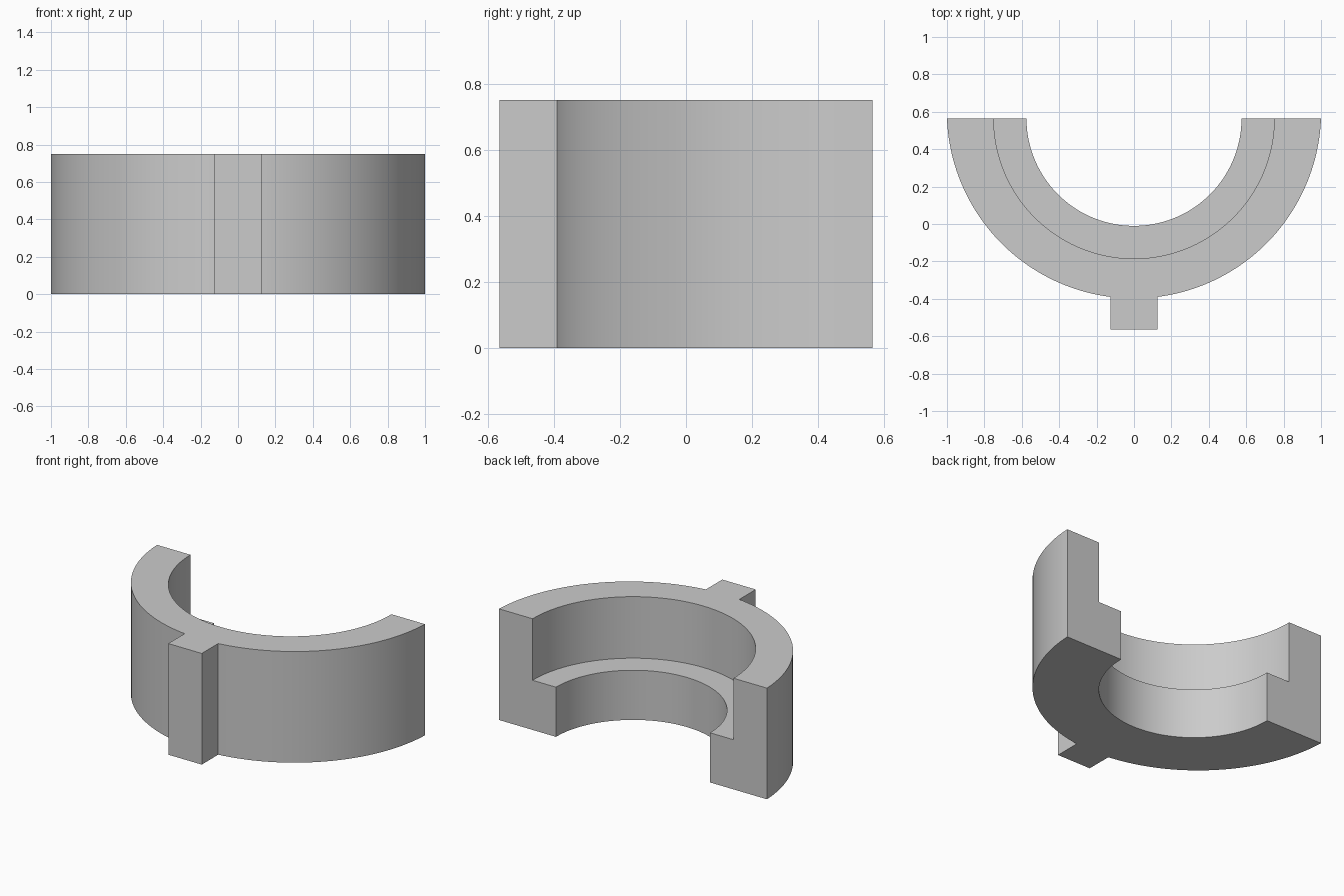
import bpy
import bmesh
from math import asin, cos, pi, sin

cube = bpy.data.objects.get("Cube")
if cube:
    bpy.data.objects.remove(cube, do_unlink=True)

HEIGHT, LEDGE = 0.75, 0.335
BACK, FRONT = 0.565, -0.565
BORE, RECESS, OUTER = 0.575, 0.75, 1.0007
OUTER_Y = 0.603          # the outer wall is struck from slightly behind the cut
TAB = 0.125              # half width of the key
STEPS = 96

grey = bpy.data.materials.new("plain grey")
grey.use_nodes = True
colour = (0.6, 0.6, 0.6, 1)
grey.diffuse_color = colour
grey.node_tree.nodes["Principled BSDF"].inputs["Base Color"].default_value = colour


def finish(bm, name):
    bmesh.ops.recalc_face_normals(bm, faces=bm.faces)
    mesh = bpy.data.meshes.new(name)
    bm.to_mesh(mesh)
    bm.free()
    mesh.materials.append(grey)
    obj = bpy.data.objects.new(name, mesh)
    bpy.context.collection.objects.link(obj)
    bpy.ops.object.select_all(action="DESELECT")
    obj.select_set(True)
    bpy.context.view_layer.objects.active = obj
    bpy.ops.object.shade_smooth_by_angle(angle=pi / 6)
    return obj


def arc(radius, centre_y, half_angle, t):
    a = half_angle * t
    return radius * sin(a), centre_y - radius * cos(a)


# Stepped half ring: an L-shaped section swept from one cut end to the other
bm = bmesh.new()
outer_half = pi / 2 - asin((OUTER_Y - BACK) / OUTER)
sections = []
for i in range(STEPS + 1):
    t = 2 * i / STEPS - 1
    bore = arc(BORE, BACK, pi / 2, t)
    recess = arc(RECESS, BACK, pi / 2, t)
    wall = arc(OUTER, OUTER_Y, outer_half, t)
    section = [(wall, 0), (wall, HEIGHT), (recess, HEIGHT),
               (recess, LEDGE), (bore, LEDGE), (bore, 0)]
    sections.append([bm.verts.new((*p, z)) for p, z in section])
for a, b in zip(sections, sections[1:]):
    for j in range(len(a)):
        k = (j + 1) % len(a)
        bm.faces.new((a[j], a[k], b[k], b[j]))
bm.faces.new(sections[0])
bm.faces.new(sections[-1])
finish(bm, "stepped_half_ring")

# Locating key on the front, its back seated just inside the ring wall
bm = bmesh.new()
seat = OUTER_Y - OUTER + 0.012
outline = [(-TAB, FRONT), (TAB, FRONT), (TAB, seat), (-TAB, seat)]
base = bm.faces.new([bm.verts.new((x, y, 0)) for x, y in outline])
top = bmesh.ops.extrude_face_region(bm, geom=[base])["geom"]
bmesh.ops.translate(bm, vec=(0, 0, HEIGHT),
                    verts=[v for v in top if isinstance(v, bmesh.types.BMVert)])
finish(bm, "front_key")
